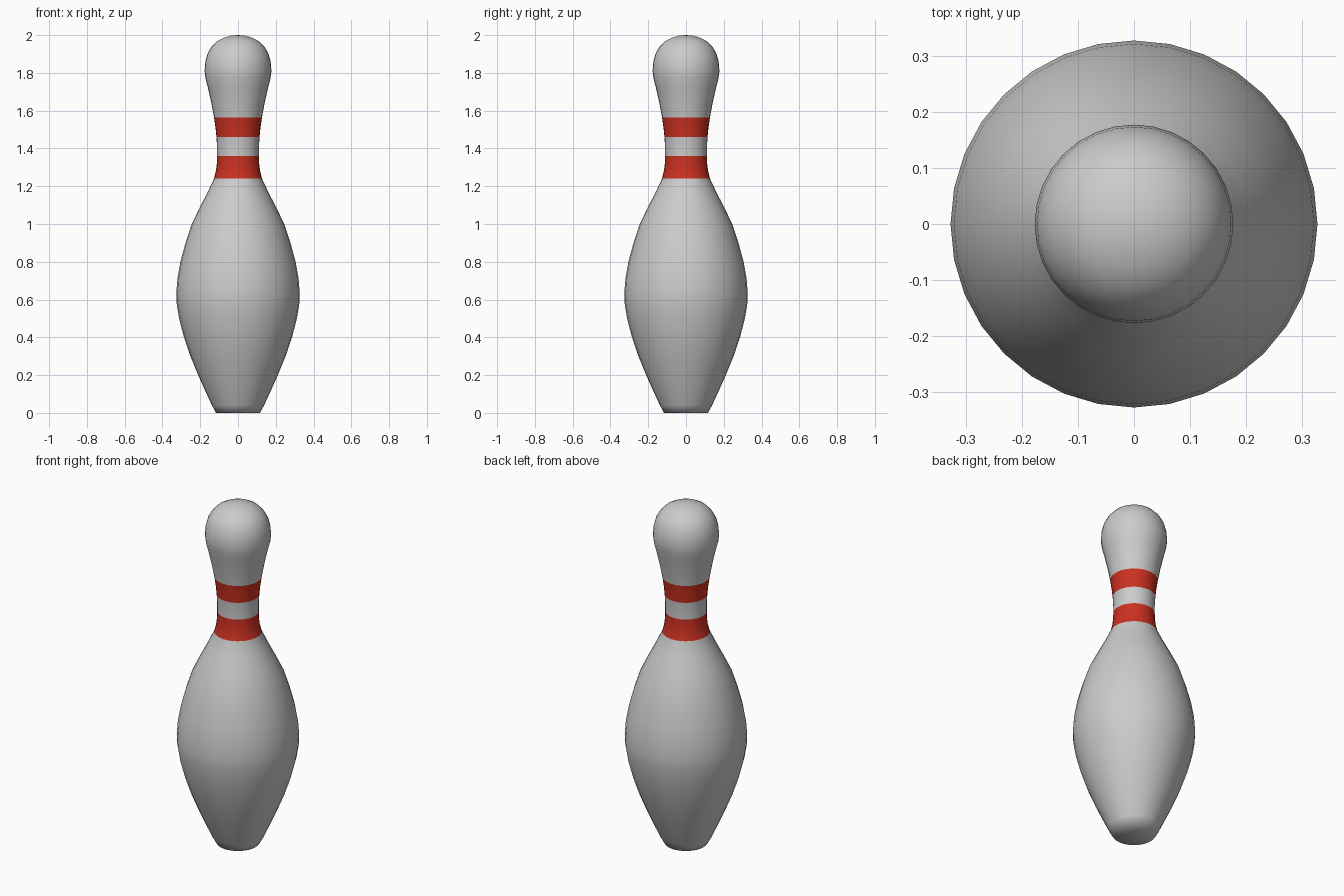
import bpy, bmesh
from math import cos, sin, tau

if "Cube" in bpy.data.objects:
    bpy.data.objects.remove(bpy.data.objects["Cube"])

SIDES = 32
# (radius, height) profile from base to crown
PROFILE = [(0.116, 0.0), (0.138, 0.04), (0.175, 0.12), (0.211, 0.2), (0.252, 0.3),
           (0.286, 0.4), (0.312, 0.5), (0.325, 0.58), (0.327, 0.63), (0.321, 0.71),
           (0.305, 0.8), (0.278, 0.9), (0.245, 1.0), (0.201, 1.09), (0.160, 1.17),
           (0.127, 1.24), (0.117, 1.28), (0.112, 1.32), (0.111, 1.36), (0.111, 1.41),
           (0.114, 1.46), (0.119, 1.51), (0.127, 1.565), (0.141, 1.64), (0.159, 1.72),
           (0.172, 1.77), (0.177, 1.81), (0.173, 1.86), (0.162, 1.9), (0.143, 1.935),
           (0.112, 1.967), (0.075, 1.986), (0.038, 1.997)]
STRIPES = [(1.24, 1.36), (1.46, 1.565)]


def material(name, color):
    m = bpy.data.materials.new(name)
    m.diffuse_color = color
    m.use_nodes = True
    m.node_tree.nodes["Principled BSDF"].inputs["Base Color"].default_value = m.diffuse_color
    return m


# Pin body: lathe the profile
bm = bmesh.new()
rings = [[bm.verts.new((r * cos(tau * i / SIDES), r * sin(tau * i / SIDES), z))
          for i in range(SIDES)] for r, z in PROFILE]
for k in range(len(rings) - 1):
    a, b = rings[k], rings[k + 1]
    mid = (PROFILE[k][1] + PROFILE[k + 1][1]) / 2
    red = any(lo < mid < hi for lo, hi in STRIPES)
    for i in range(SIDES):
        j = (i + 1) % SIDES
        f = bm.faces.new((a[i], a[j], b[j], b[i]))
        f.material_index = int(red)

# Base and crown caps
for ring, z in ((rings[0][::-1], 0.0), (rings[-1], 2.0)):
    c = bm.verts.new((0, 0, z))
    for i in range(SIDES):
        bm.faces.new((ring[i], ring[(i + 1) % SIDES], c))
for f in bm.faces:
    f.smooth = True

mesh = bpy.data.meshes.new("bowling_pin")
bm.to_mesh(mesh)
bm.free()
mesh.materials.append(material("pin_white", (0.8, 0.8, 0.8, 1)))
mesh.materials.append(material("stripe_red", (0.6, 0.03, 0.015, 1)))
pin = bpy.data.objects.new("bowling_pin", mesh)
bpy.context.collection.objects.link(pin)
